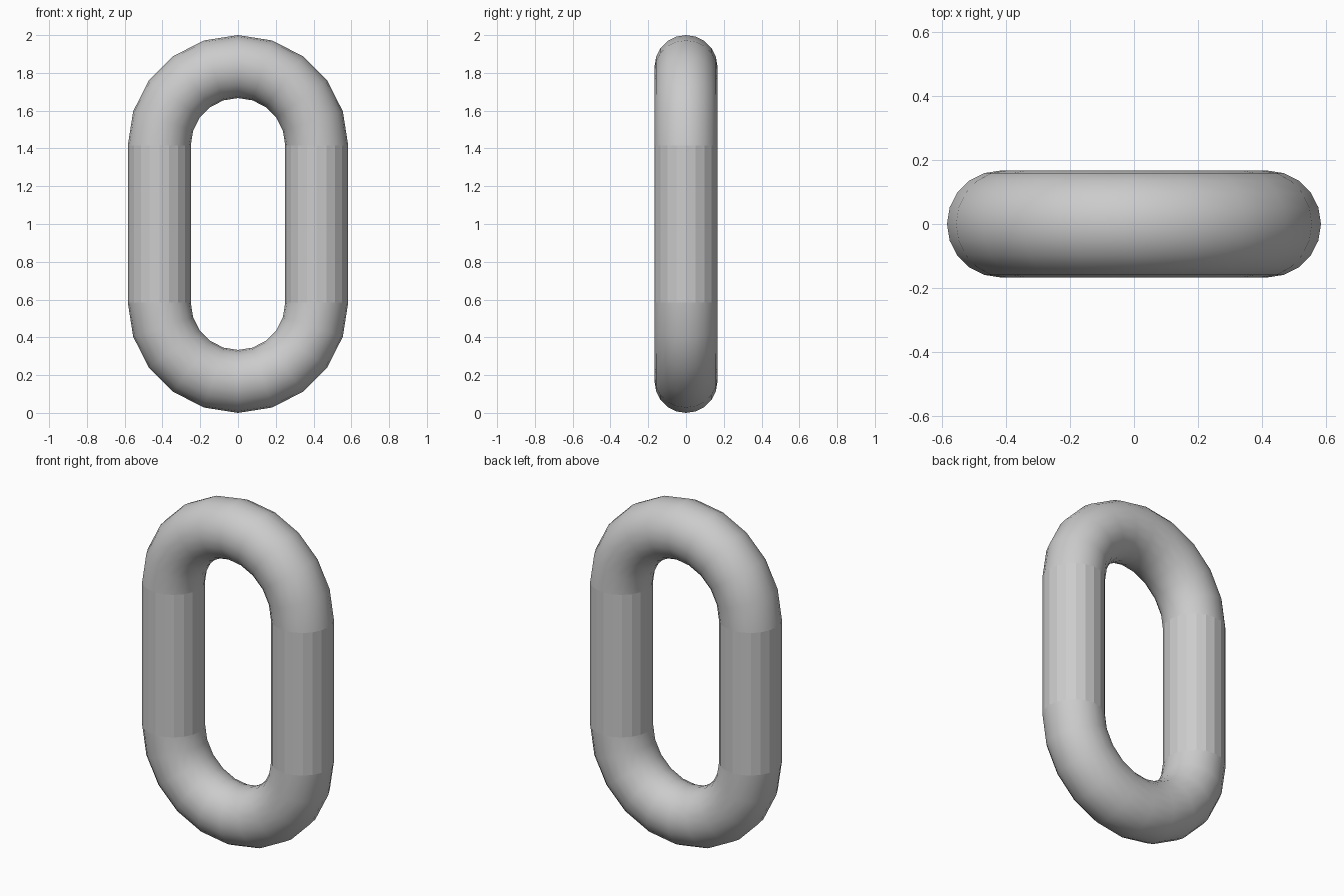
import bpy, bmesh
from math import sin, cos, pi

if "Cube" in bpy.data.objects:
    bpy.data.objects.remove(bpy.data.objects["Cube"])

BEND_R, ROD_R = 0.4167, 0.1667   # centreline bend radius, rod radius
HALF_STRAIGHT = 0.4167           # half length of the straight sides
SIDES, STEPS = 20, 10            # rod sides, segments per half-turn

# Centreline stations: (angle around the link, height of the bend centre)
stations = [(pi * i / STEPS, 1 + HALF_STRAIGHT) for i in range(STEPS + 1)]
stations += [(pi + pi * i / STEPS, 1 - HALF_STRAIGHT) for i in range(STEPS + 1)]

bm = bmesh.new()
rings = []
for a, zc in stations:
    ring = []
    for j in range(SIDES):
        t = 2 * pi * j / SIDES
        d = BEND_R + ROD_R * cos(t)
        ring.append(bm.verts.new((d * cos(a), ROD_R * sin(t), zc + d * sin(a))))
    rings.append(ring)

# Skin the rings: bends are smooth, the two straight sides are faceted
for i, ring in enumerate(rings):
    nxt = rings[(i + 1) % len(rings)]
    straight = i in (STEPS, 2 * STEPS + 1)
    for j in range(SIDES):
        k = (j + 1) % SIDES
        face = bm.faces.new((ring[j], nxt[j], nxt[k], ring[k]))
        face.smooth = not straight

bmesh.ops.recalc_face_normals(bm, faces=bm.faces[:])
mesh = bpy.data.meshes.new("chain_link")
bm.to_mesh(mesh)
bm.free()
bpy.context.collection.objects.link(bpy.data.objects.new("chain_link", mesh))
